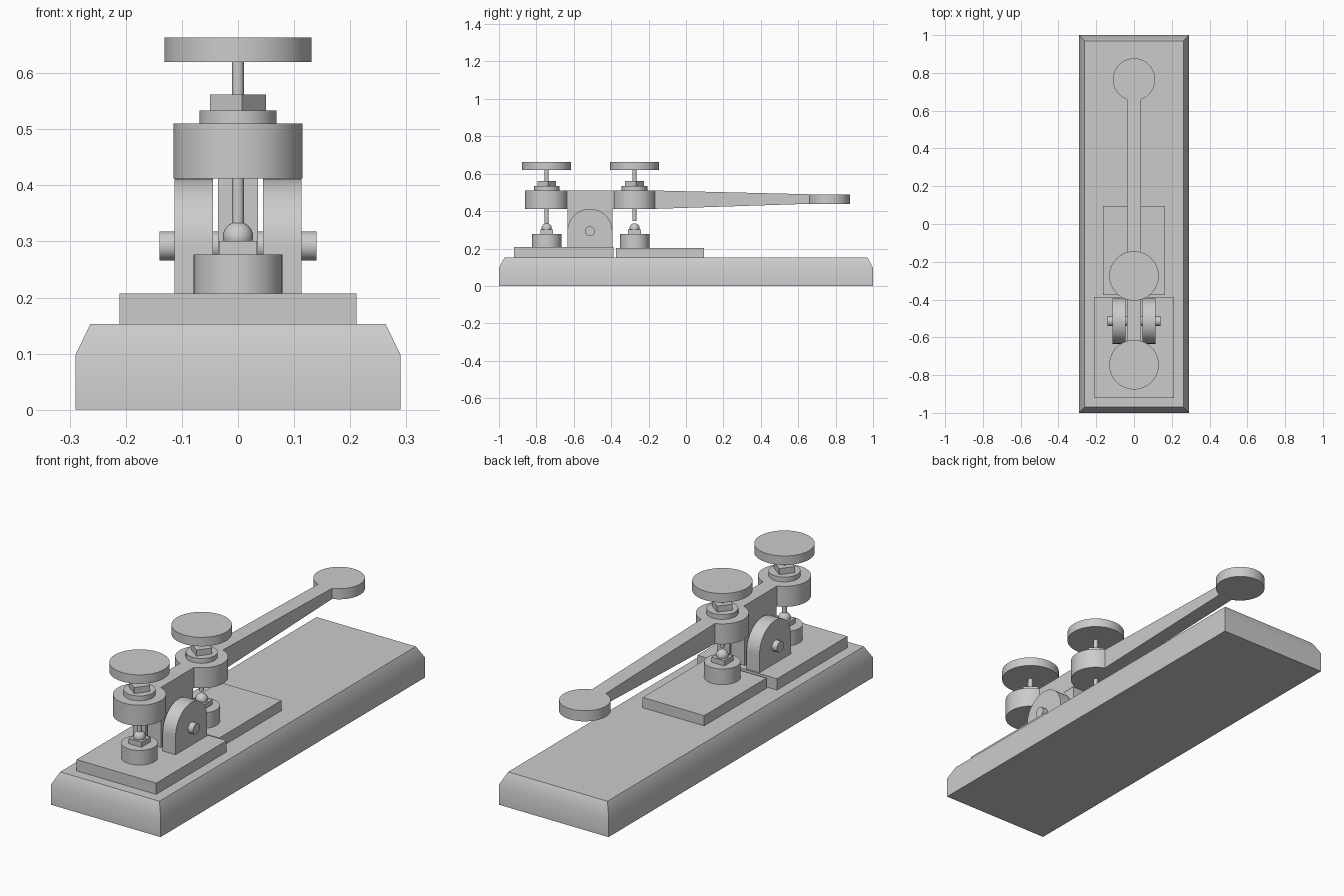
import bpy, bmesh, math
from mathutils import Vector

if "Cube" in bpy.data.objects:
    bpy.data.objects.remove(bpy.data.objects["Cube"])


def finish(bm, name):
    bmesh.ops.recalc_face_normals(bm, faces=bm.faces)
    me = bpy.data.meshes.new(name)
    bm.to_mesh(me)
    bm.free()
    ob = bpy.data.objects.new(name, me)
    bpy.context.collection.objects.link(ob)
    bpy.ops.object.select_all(action='DESELECT')
    ob.select_set(True)
    bpy.context.view_layer.objects.active = ob
    bpy.ops.object.shade_smooth_by_angle(angle=math.radians(30))
    return ob


def prism(outline, offset):
    bm = bmesh.new()
    face = bm.faces.new([bm.verts.new(p) for p in outline])
    ext = bmesh.ops.extrude_face_region(bm, geom=[face], use_keep_orig=True)
    verts = [g for g in ext['geom'] if isinstance(g, bmesh.types.BMVert)]
    bmesh.ops.translate(bm, verts=verts, vec=Vector(offset))
    return bm


def box(name, x, y0, y1, z0, z1):
    pts = [(-x, y0, z0), (x, y0, z0), (x, y1, z0), (-x, y1, z0)]
    return finish(prism(pts, (0, 0, z1 - z0)), name)


def arc(cx, cy, r, a0, a1, n):
    return [(cx + r * math.cos(a0 + (a1 - a0) * i / n),
             cy + r * math.sin(a0 + (a1 - a0) * i / n)) for i in range(n + 1)]


def disc(name, y, r, z0, z1, sides=64, turn=0.0):
    pts = arc(0, y, r, turn, turn + 2 * math.pi, sides)[:-1]
    return finish(prism([(px, py, z0) for px, py in pts], (0, 0, z1 - z0)), name)


FRONT, REAR, PIVOT, TIP = -0.745, -0.275, -0.514, 0.765

# Base with chamfered upper edge
bm = bmesh.new()
rings = []
for x, y, z in ((0.29, 1.0, 0), (0.29, 1.0, 0.097), (0.263, 0.97, 0.153)):
    rings.append([bm.verts.new((sx * x, sy * y, z))
                  for sx, sy in ((-1, -1), (1, -1), (1, 1), (-1, 1))])
for a, b in zip(rings, rings[1:]):
    for i in range(4):
        j = (i + 1) % 4
        bm.faces.new((a[i], a[j], b[j], b[i]))
bm.faces.new(rings[0])
bm.faces.new(rings[-1])
finish(bm, "base")

# Mounting plates
box("front_plate", 0.211, -0.92, -0.387, 0.153, 0.207)
box("rear_plate", 0.163, -0.375, 0.095, 0.153, 0.202)

# Lever: one outline with two round bosses and a round finger end
W, R = 0.037, 0.115
t = math.asin(W / R)
up, down, full = math.pi / 2, -math.pi / 2, 2 * math.pi
half = arc(0, FRONT, R, down, up - t, 28)
half += arc(0, REAR, R, down + t, up - t, 26)
half += arc(0, TIP, 0.112, down + math.asin(W / 0.112), up, 28)
outline = half + [(-x, y) for x, y in reversed(half[1:-1])]
bm = prism([(x, y, 0.412) for x, y in outline], (0, 0, 0.098))
Y0, Y1 = -0.166, 0.659
for y in (Y0, Y1):
    bmesh.ops.bisect_plane(bm, geom=bm.verts[:] + bm.edges[:] + bm.faces[:],
                           plane_co=(0, y, 0), plane_no=(0, 1, 0))
for v in bm.verts:
    k = min(max((v.co.y - Y0) / (Y1 - Y0), 0), 1)
    v.co.z += -0.020 * k if v.co.z > 0.46 else 0.027 * k
finish(bm, "lever")

# Pivot lug beneath the lever
box("lever_lug", 0.036, -0.634, -0.393, 0.22, 0.509)

# Round-topped brackets on either side of the lug
for side, x0 in (("left", -0.113), ("right", 0.045)):
    pts = arc(PIVOT, 0.292, 0.12, 0, math.pi, 32)
    pts += [(PIVOT - 0.12, 0.207), (PIVOT + 0.12, 0.207)]
    finish(prism([(x0, y, z) for y, z in pts], (0.068, 0, 0)), side + "_bracket")

# Axle
pts = arc(PIVOT, 0.292, 0.026, 0, full, 32)[:-1]
finish(prism([(-0.14, y, z) for y, z in pts], (0.28, 0, 0)), "axle")

# Adjusting screws and the contacts below them
for tag, y, floor, tip in (("front", FRONT, 0.207, 0.33), ("rear", REAR, 0.202, 0.348)):
    disc(tag + "_knob", y, 0.131, 0.62, 0.663)
    disc(tag + "_stem", y, 0.0105, tip, 0.625, 24)
    disc(tag + "_nut", y, 0.0505, 0.533, 0.562, 4, math.radians(-82))
    disc(tag + "_washer", y, 0.069, 0.51, 0.533)
    disc(tag + "_contact_post", y, 0.079, floor, 0.277)
    box(tag + "_contact_block", 0.034, y - 0.034, y + 0.034, 0.277, 0.301)
    bm = bmesh.new()
    bmesh.ops.create_uvsphere(bm, u_segments=32, v_segments=16, radius=0.027)
    bmesh.ops.translate(bm, verts=bm.verts, vec=(0, y, 0.308))
    finish(bm, tag + "_contact_ball")
